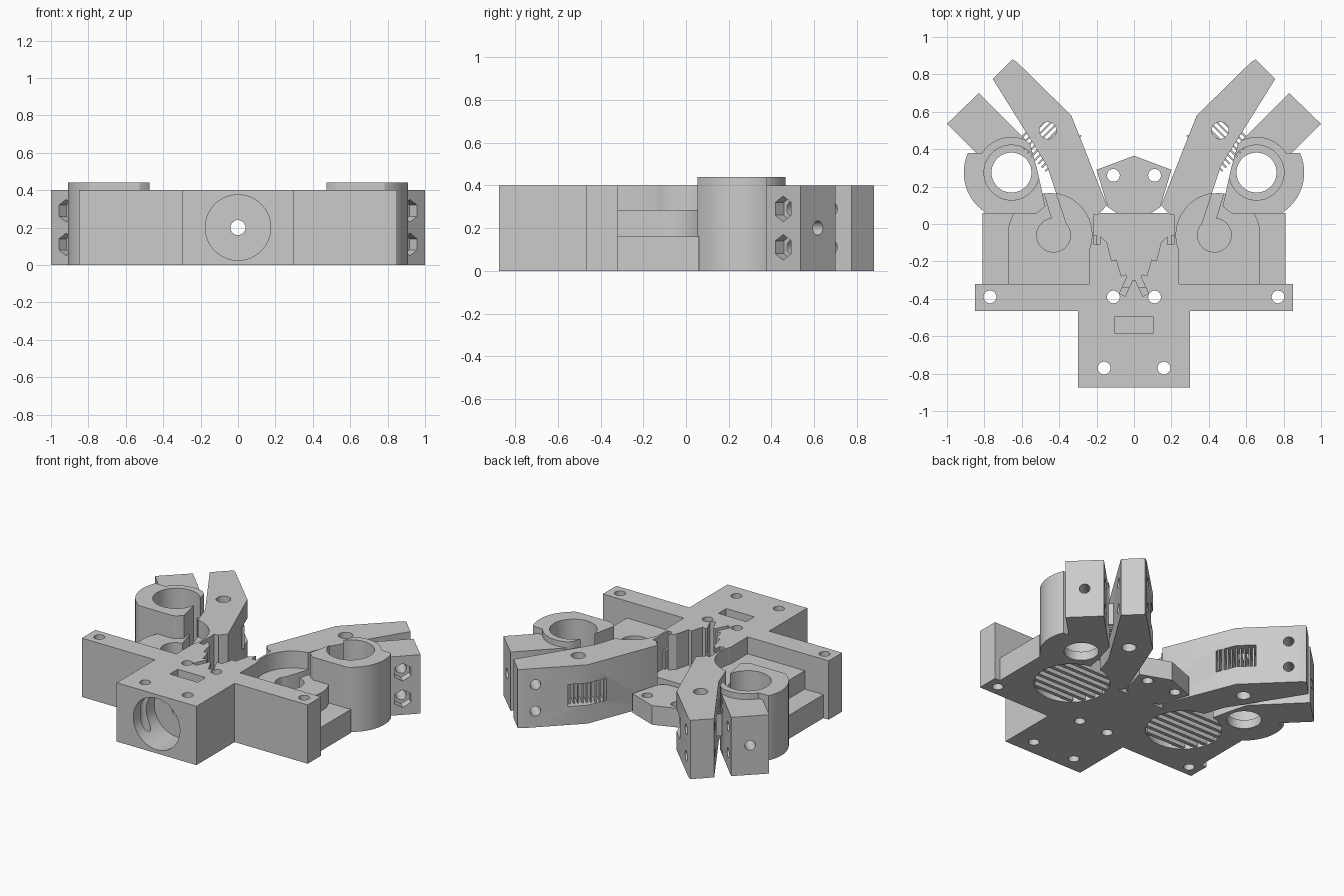
import bpy, bmesh, math
from mathutils import Matrix, Vector

if "Cube" in bpy.data.objects:
    bpy.data.objects.remove(bpy.data.objects["Cube"])

grey = bpy.data.materials.new("plain grey")
grey.use_nodes = True
COLOUR = (0.6, 0.6, 0.6, 1)
grey.diffuse_color = COLOUR
grey.node_tree.nodes["Principled BSDF"].inputs["Base Color"].default_value = COLOUR

parts, cutters = [], []


def finish(name, bm, is_cutter):
    bmesh.ops.recalc_face_normals(bm, faces=bm.faces[:])
    mesh = bpy.data.meshes.new(name)
    bm.to_mesh(mesh)
    bm.free()
    obj = bpy.data.objects.new(name, mesh)
    bpy.context.collection.objects.link(obj)
    mesh.materials.append(grey)
    obj.hide_render = is_cutter
    (cutters if is_cutter else parts).append(obj)
    return obj


def prism(name, points, low, high, is_cutter=False):
    bm = bmesh.new()
    face = bm.faces.new([bm.verts.new((x, y, low)) for x, y in points])
    top = bmesh.ops.extrude_face_region(bm, geom=[face])["geom"]
    verts = [v for v in top if isinstance(v, bmesh.types.BMVert)]
    bmesh.ops.translate(bm, verts=verts, vec=(0, 0, high - low))
    return finish(name, bm, is_cutter)


def rod(name, start, end, radius, is_cutter=True, sides=64):
    start, end = Vector(start), Vector(end)
    axis = end - start
    turn = axis.to_track_quat("Z", "Y").to_matrix().to_4x4()
    bm = bmesh.new()
    bmesh.ops.create_cone(bm, cap_ends=True, segments=sides, radius1=radius,
                          radius2=radius, depth=axis.length,
                          matrix=Matrix.Translation((start + end) / 2) @ turn)
    return finish(name, bm, is_cutter)


def box(name, centre, size, angle=0, is_cutter=False):
    bm = bmesh.new()
    bmesh.ops.create_cube(bm, size=1, matrix=Matrix.Translation(centre)
                          @ Matrix.Rotation(math.radians(angle), 4, "Z")
                          @ Matrix.Diagonal((*size, 1)))
    return finish(name, bm, is_cutter)


def post(name, x, y, low, high, radius, is_cutter=True):
    return rod(name, (x, y, low), (x, y, high), radius, is_cutter)


def both(points):
    return points + [(-x, y) for x, y in reversed(points) if x > 0]


def cut(cutter, *targets, mode="DIFFERENCE"):
    for target in targets:
        mod = target.modifiers.new("cut", "BOOLEAN")
        mod.operation, mod.object, mod.solver = mode, cutter, "EXACT"


PIVOT = (0.45, -0.06)
RING = (0.655, 0.275)
H = 0.4

# Main body, stepped decks, arm and rear tab
core = prism("main_body", both([(0.3, -0.875), (0.3, -0.465), (0.85, -0.465), (0.85, -0.32),
                                (0.24, -0.32), (0.24, -0.06), (0.2, 0.05)]), 0, H)
step = box("outer_step", (0.4, -0.14, 0.08), (0.82, 0.4, 0.16))
deck = box("pivot_deck", (0.435, -0.2, 0.1425), (0.47, 0.28, 0.285))
deck_round = post("pivot_deck_round", *PIVOT, 0, 0.285, 0.225, False)
arm = prism("clamp_arm", [(0.145, 0.1), (0.335, 0.58), (0.625, 0.865), (0.65, 0.88),
                          (0.755, 0.775), (0.465, 0.31), (0.36, 0), (0.2, -0.08),
                          (0.2, 0.04)], 0, H)
tab = prism("rear_tab", both([(0, 0), (0.14, 0.09), (0.2, 0.29), (0, 0.365)]), 0, 0.13)

# Ring clamp with its jaw
ring = post("ring_body", *RING, 0, 0.44, 0.255, False)
rim = post("ring_rim", *RING, 0.3, 0.44, 0.19, False)
jaw = prism("clamp_jaw", [(0.83, 0.7), (1, 0.535), (0.84, 0.375), (0.65, 0.2),
                          (0.5, 0.28), (0.53, 0.4)], 0, H)
clamp = [ring, rim, jaw]
cut(box("ring_limit", (0.65, 0.2175, 0.5), (1, 0.325, 2), 0, True), ring, mode="INTERSECT")
cut(prism("slit", [(0.43, -0.1), (0.52, 0.3), (0.555, 0.425), (0.83, 0.7), (0.83, 1),
                   (0.2, 1), (0.2, -0.1)], -1, 1, True), *clamp)
cut(post("bore", *RING, -1, 1, 0.107), *clamp)
cut(post("counterbore", *RING, 0.06, 1, 0.147), *clamp)

# Pivot recess above, hook slot, round pocket below
cut(post("recess", *PIVOT, 0.285, 1, 0.225), core, arm)
cut(post("hook", 0.43, -0.06, 0.16, 1, 0.09), deck, deck_round, step)
cut(prism("hook_slot", [(0.35, -0.04), (0.43, 0), (0.5, 0.23), (0.44, 0.23)], 0.16, 1, True),
    deck, deck_round)
cut(post("pocket", *PIVOT, -1, 0.1, 0.235), core, arm, step, deck, deck_round, ring, jaw)
for i in range(-3, 4):
    offset = i * 0.06
    span = 2 * math.sqrt(0.235 ** 2 - offset ** 2)
    box("pocket_rib", (PIVOT[0], PIVOT[1] + offset, 0.055), (span, 0.025, 0.1))

# Toothed central cavity
cut(prism("cavity", both([(0.03, -0.3), (0.1, -0.14), (0.185, -0.06), (0.185, 0.04),
                          (0.145, 0.1), (0, 0.2)]), 0.13, 1, True), core, arm)
for x, y, length, angle in [(0.197, -0.03, 0.16, 0), (0.12, -0.125, 0.14, -14),
                            (0.07, -0.21, 0.13, -16), (0.035, -0.32, 0.13, 25)]:
    cut(box("tooth_slot", (x, y, 0.63), (0.034, length, 1), angle, True), core, arm)

# Screw holes, nut slot and front socket
for x, y in [(0.77, -0.39), (0.11, -0.39), (0.16, -0.77)]:
    cut(post("screw_hole", x, y, -1, 1, 0.034), core)
cut(post("tab_hole", 0.11, 0.26, -1, 1, 0.034), tab)
cut(post("arm_hole", 0.46, 0.5, -1, 1, 0.045), arm)
cut(box("nut_slot", (0, -0.54, 0.58), (0.21, 0.085, 1), 0, True), core)
cut(rod("socket", (0, -1, 0.2), (0, -0.65, 0.2), 0.175), core)
cut(rod("feed_hole", (0, -0.7, 0.2), (0, -0.2, 0.2), 0.04), core)

# Clamp bolts, nut traps and set screw
for z in (0.11, 0.29):
    cut(rod("bolt_hole", (1.0, 0.375, z), (0.4, 0.975, z), 0.033), jaw, arm)
    cut(rod("nut_trap", (0.975, 0.4, z), (0.88, 0.495, z), 0.06, True, 6), jaw, ring)
cut(rod("set_screw_hole", (1, 0.702, 0.2), (0.7, 0.402, 0.2), 0.033), *clamp)

# Arm window with slats that bridge the slit
cut(box("window", (0.4, 0.51, 0.2), (0.6, 0.25, 0.15), -45, True), arm)
for i in range(-4, 5):
    shift = i * 0.027 * math.sqrt(0.5)
    box("window_slat", (0.455 + shift, 0.455 + shift, 0.2), (0.27, 0.01, 0.15), -45)

# Mirror everything, bake the cuts and keep sharp edges
for part in parts:
    mirror = part.modifiers.new("mirror", "MIRROR")
    mirror.use_bisect_axis[0] = True
bpy.context.view_layer.update()
graph = bpy.context.evaluated_depsgraph_get()
baked = [(p, bpy.data.meshes.new_from_object(p.evaluated_get(graph))) for p in parts]
for part, mesh in baked:
    part.modifiers.clear()
    part.data = mesh
    mesh.materials.clear()
    mesh.materials.append(grey)
for cutter in cutters:
    bpy.data.objects.remove(cutter)
bpy.ops.object.select_all(action="DESELECT")
for part in parts:
    part.select_set(True)
bpy.context.view_layer.objects.active = core
bpy.ops.object.shade_smooth_by_angle(angle=math.radians(30))
